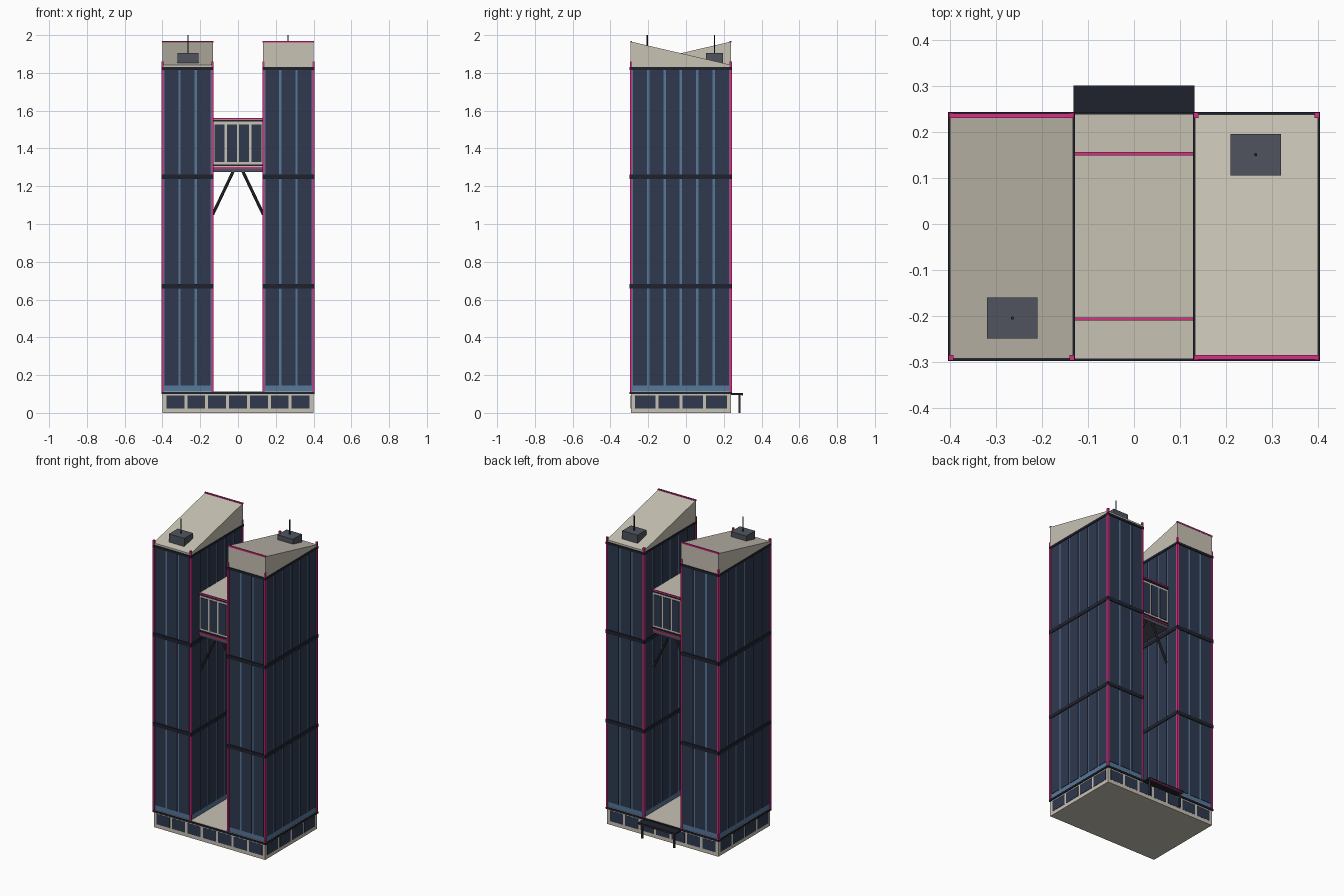
import bpy
import bmesh
from mathutils import Vector, Matrix

cube = bpy.data.objects.get("Cube")
if cube:
    bpy.data.objects.remove(cube, do_unlink=True)


def material(name, rgb):
    lin = [((c / 255 + 0.055) / 1.055) ** 2.4 for c in rgb] + [1.0]
    m = bpy.data.materials.new(name)
    m.use_nodes = True
    m.diffuse_color = lin
    bsdf = m.node_tree.nodes["Principled BSDF"]
    bsdf.inputs["Base Color"].default_value = lin
    bsdf.inputs["Roughness"].default_value = 0.8
    return m


STONE = material("warm stone", (200, 194, 180))
GLASS = material("navy glass", (46, 56, 78))
BLUE = material("blue mullion", (86, 120, 154))
DARK = material("dark band", (32, 34, 45))
PINK = material("magenta trim", (214, 48, 130))
GREY = material("plant grey", (80, 84, 94))
STEEL = material("dark steel", (52, 53, 58))

YC, HY = -0.027, 0.266      # shared depth centre and half depth
TX, HX = 0.267, 0.134       # tower centre and half width


def finish(name, bm, mat):
    bmesh.ops.recalc_face_normals(bm, faces=bm.faces)
    mesh = bpy.data.meshes.new(name)
    bm.to_mesh(mesh)
    bm.free()
    mesh.materials.append(mat)
    ob = bpy.data.objects.new(name, mesh)
    bpy.context.scene.collection.objects.link(ob)
    return ob


def boxes(name, mat, items):
    """One object made of boxes, each given as (centre, size)."""
    bm = bmesh.new()
    for c, s in items:
        bmesh.ops.create_cube(bm, size=1, matrix=Matrix.Translation(c) @ Matrix.Diagonal((*s, 1)))
    return finish(name, bm, mat)


def slab(name, mat, cx, hx, cy, hy, z0, z1):
    return boxes(name, mat, [((cx, cy, (z0 + z1) / 2), (2 * hx, 2 * hy, z1 - z0))])


def facade(name, mat, cx, hx, nx, ny, edge, gap, z0, z1):
    """Rows of thin panels on all four sides of a block."""
    items = []
    z, h, t = (z0 + z1) / 2, z1 - z0, 0.005
    for sign in (-1, 1):
        px, py = 2 * (hx - edge) / nx, 2 * (HY - edge) / ny
        for i in range(nx):
            x = cx + (i - (nx - 1) / 2) * px
            items.append(((x, YC + sign * (HY - t / 2), z), (px - gap, t, h)))
        for i in range(ny):
            y = YC + (i - (ny - 1) / 2) * py
            items.append(((cx + sign * (hx - t / 2), y, z), (t, py - gap, h)))
    return boxes(name, mat, items)


def strut(name, mat, pairs, radius, sides):
    """Straight bars between pairs of points."""
    bm = bmesh.new()
    for a, b in pairs:
        a, b = Vector(a), Vector(b)
        d = b - a
        m = Matrix.Translation((a + b) / 2) @ d.to_track_quat("Z", "Y").to_matrix().to_4x4()
        bmesh.ops.create_cone(bm, cap_ends=True, segments=sides, radius1=radius,
                              radius2=radius, depth=d.length, matrix=m)
    return finish(name, bm, mat)


# Podium with windows, edge band and deck
slab("podium", STONE, 0, 0.399, YC, HY - 0.001, 0, 0.105)
facade("podium_windows", GLASS, 0, 0.401, 7, 4, 0.014, 0.016, 0.024, 0.092)
slab("podium_band", DARK, 0, 0.405, YC, 0.271, 0.099, 0.111)
slab("podium_deck", STONE, 0, 0.399, YC, HY, 0.105, 0.1125)

# Entrance canopy at the back
slab("canopy", DARK, 0, 0.132, 0.27, 0.032, 0.095, 0.104)
slab("canopy_trim", PINK, 0, 0.13, 0.297, 0.004, 0.091, 0.095)
boxes("canopy_posts", STEEL, [((s * 0.115, 0.283, 0.048), (0.01, 0.01, 0.096)) for s in (-1, 1)])

# Twin towers, each the other turned half round
for side, label in ((1, "left"), (-1, "right")):
    cx = side * TX
    slab(label + "_tower_core", BLUE, cx, HX - 0.003, YC, HY - 0.003, 0.11, 1.825)
    facade(label + "_tower_glass", GLASS, cx, HX, 3, 6, 0.006, 0.013, 0.145, 1.82)
    for i, (z0, z1) in enumerate(((0.659, 0.682), (1.238, 1.262), (1.815, 1.83))):
        slab(f"{label}_tower_band_{i + 1}", DARK, cx, HX + 0.004, YC, HY + 0.005, z0, z1)
    boxes(label + "_corner_posts", PINK,
          [((cx + sx * (HX - 0.002), YC + sy * (HY - 0.002), 0.985), (0.011, 0.012, 1.75))
           for sx in (-1, 1) for sy in (-1, 1)])

    # Sloping crown: high at the front on one tower, at the back on the other
    high, low = YC - side * HY, YC + side * HY
    bm = bmesh.new()
    profile = [(high, 1.83), (low, 1.83), (low, 1.842), (high, 1.966)]
    face = bm.faces.new([bm.verts.new((cx - HX, y, z)) for y, z in profile])
    ext = bmesh.ops.extrude_face_region(bm, geom=[face])
    bmesh.ops.translate(bm, vec=(2 * HX, 0, 0),
                        verts=[v for v in ext["geom"] if isinstance(v, bmesh.types.BMVert)])
    finish(label + "_crown", bm, STONE)
    slab(label + "_crown_trim", PINK, cx, HX + 0.002, high + side * 0.003, 0.005, 1.961, 1.97)

    # Rooftop plant and mast
    px, py = side * 0.265, YC + side * 0.178
    slab(label + "_roof_plant", GREY, px, 0.055, py, 0.045, 1.845, 1.905)
    strut(label + "_mast", DARK, [((px, py, 1.9), (px, py, 2.0))], 0.0035, 8)

# Sky bridge between the towers
BX, BY = 0.134, 0.18
slab("bridge_floor", GREY, 0, BX, YC, BY - 0.002, 1.276, 1.296)
slab("bridge_body", STONE, 0, BX, YC, BY - 0.003, 1.296, 1.556)
bridge_glass, bridge_lines, bridge_trim = [], [], []
for s in (-1, 1):
    y = YC + s * BY
    for i in range(4):
        bridge_glass.append((((i - 1.5) * 0.065, y - s * 0.002, 1.428), (0.053, 0.005, 0.2)))
    for z in (1.311, 1.546):
        bridge_lines.append(((0, y - s * 0.002, z), (2 * BX, 0.007, 0.009)))
    for z in (1.299, 1.556):
        bridge_trim.append(((0, y, z), (2 * BX, 0.007, 0.008)))
boxes("bridge_glass", GLASS, bridge_glass)
boxes("bridge_lines", DARK, bridge_lines)
boxes("bridge_trim", PINK, bridge_trim)

# Raking struts under the bridge
strut("bridge_struts", STEEL,
      [((sx * 0.134, YC + sy * 0.165, 1.05), (sx * 0.02, YC + sy * 0.165, 1.29))
       for sx in (-1, 1) for sy in (-1, 1)], 0.008, 8)
